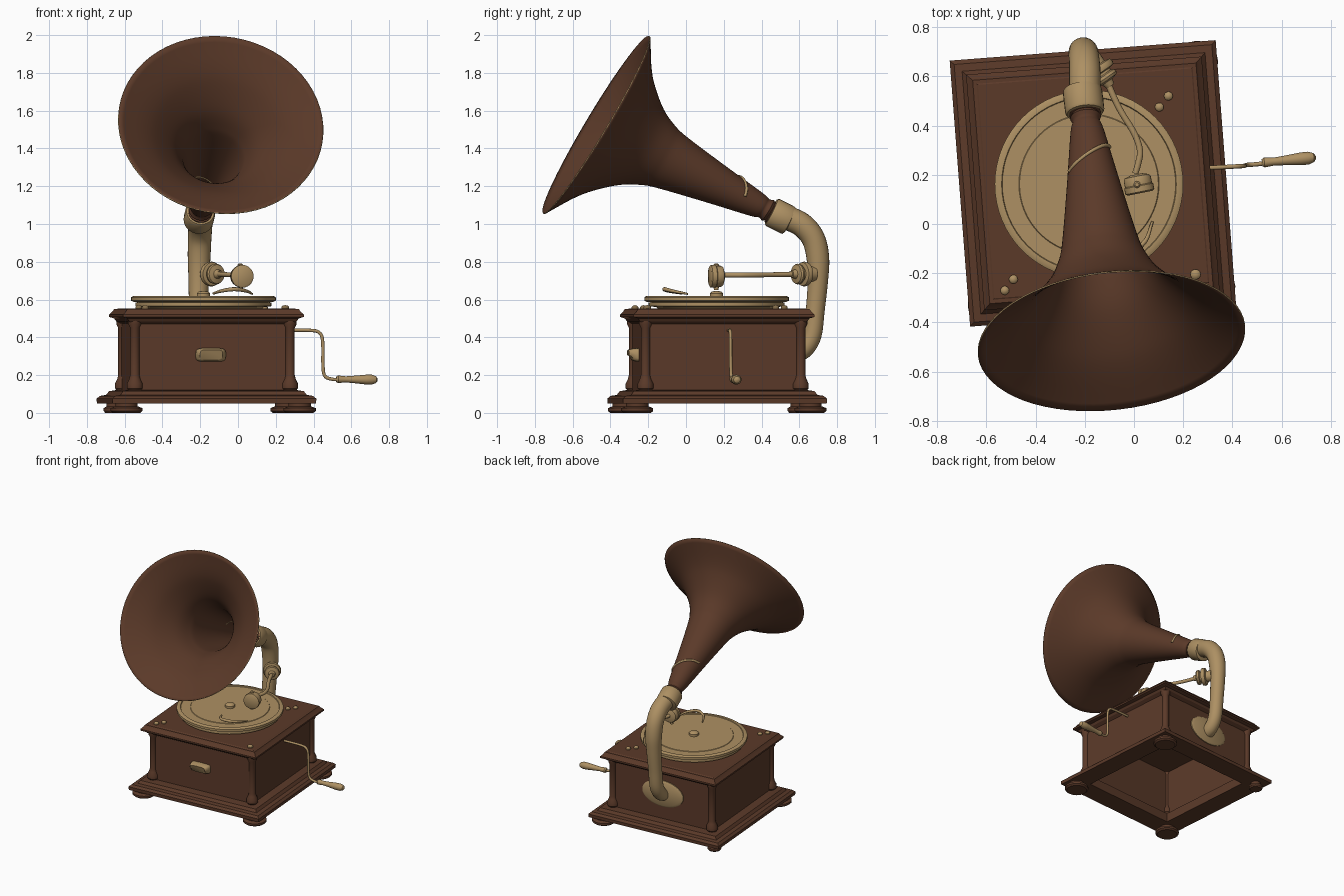
import bpy, bmesh, math
from mathutils import Vector, Matrix

if "Cube" in bpy.data.objects:
    bpy.data.objects.remove(bpy.data.objects["Cube"])


def material(name, col):
    m = bpy.data.materials.new(name)
    m.diffuse_color = (*col, 1)
    m.use_nodes = True
    m.node_tree.nodes["Principled BSDF"].inputs["Base Color"].default_value = m.diffuse_color
    return m


WOOD = material("dark_brown_wood", (0.105, 0.042, 0.022))
BRASS = material("tan_brass", (0.42, 0.28, 0.125))

# The cabinet is turned a little about z
BOX = Matrix.Translation((-0.167, 0.165, 0)) @ Matrix.Rotation(math.radians(4.4), 4, 'Z')


def finish(name, bm, mat, matrix=Matrix(), angle=35):
    bmesh.ops.recalc_face_normals(bm, faces=bm.faces)
    me = bpy.data.meshes.new(name)
    bm.to_mesh(me)
    bm.free()
    me.materials.append(mat)
    for p in me.polygons:
        p.use_smooth = True
    me.set_sharp_from_angle(angle=math.radians(angle))
    ob = bpy.data.objects.new(name, me)
    ob.matrix_world = matrix
    bpy.context.collection.objects.link(ob)
    return ob


def skin(bm, rings, loop=False, caps=True):
    """Bridge rings of points into a skin."""
    vs = [[bm.verts.new(p) for p in ring] for ring in rings]
    n = len(vs[0])
    for a, b in list(zip(vs, vs[1:])) + ([(vs[-1], vs[0])] if loop else []):
        for i in range(n):
            j = (i + 1) % n
            bm.faces.new((a[i], a[j], b[j], b[i]))
    if caps and not loop:
        bm.faces.new(vs[0])
        bm.faces.new(vs[-1])


def smooth_path(pts, k=6):
    """Catmull-Rom samples through tuples of any length."""
    p = [Vector(q) for q in pts]
    p = [2 * p[0] - p[1]] + p + [2 * p[-1] - p[-2]]
    out = []
    for a, b, c, d in zip(p, p[1:], p[2:], p[3:]):
        for s in range(k):
            t = s / k
            out.append(0.5 * (2 * b + (c - a) * t + (2 * a - 5 * b + 4 * c - d) * t * t
                              + (3 * b - a - 3 * c + d) * t ** 3))
    return out + [p[-2]]


def frame(origin, direction):
    return Matrix.Translation(origin) @ Vector(direction).to_track_quat('Z', 'Y').to_matrix().to_4x4()


def lathe(name, prof, mat, matrix, sides=32, shear=0, caps=True, scale=(1, 1)):
    """prof is a list of (radius, height)."""
    bm = bmesh.new()
    ang = [2 * math.pi * i / sides for i in range(sides)]
    skin(bm, [[(r * scale[0] * math.cos(a), r * scale[1] * math.sin(a), h - shear * r * math.sin(a))
               for a in ang] for r, h in prof], caps=caps)
    return finish(name, bm, mat, matrix)


def tube(name, pts, mat, sides=12, k=6):
    """pts is a list of (x, y, z, radius)."""
    s = smooth_path(pts, k)
    c = [Vector(q[:3]) for q in s]
    bm = bmesh.new()
    rings, u = [], None
    for i, q in enumerate(s):
        t = (c[min(i + 1, len(c) - 1)] - c[max(i - 1, 0)]).normalized()
        u = t.orthogonal() if u is None else u - t * u.dot(t)
        u.normalize()
        w = t.cross(u)
        rings.append([c[i] + q[3] * (u * math.cos(a) + w * math.sin(a))
                      for a in (2 * math.pi * j / sides for j in range(sides))])
    skin(bm, rings)
    return finish(name, bm, mat, angle=50)


def square_loft(name, prof, mat, loop=False):
    """prof is a list of (half_width, height)."""
    bm = bmesh.new()
    skin(bm, [[(-h, -h, z), (h, -h, z), (h, h, z), (-h, h, z)] for h, z in prof], loop)
    return finish(name, bm, mat, BOX, 25)


# Cabinet: hollow base frame, hollow body, lid
square_loft("base_moulding", [(.39, .05), (.54, .05), (.542, .075), (.525, .09), (.495, .095),
                              (.48, .115), (.45, .12), (.39, .12)], WOOD, True)
square_loft("cabinet_body", [(.40, .48), (.40, .11), (.42, .11), (.42, .50)], WOOD)
square_loft("lid", [(.42, .47), (.445, .485), (.455, .50), (.48, .508), (.48, .52), (.465, .535),
                    (.455, .55), (.44, .55), (.435, .553)], WOOD)

# Corner columns and feet (the back left foot is smaller)
for sx in (-1, 1):
    for sy in (-1, 1):
        tag = ("left" if sx < 0 else "right") + ("_front" if sy < 0 else "_back")
        lathe("column_" + tag, [(.03, .115), (.042, .13), (.042, .155), (.03, .18), (.025, .2),
                                (.025, .45), (.035, .47), (.035, .49)], WOOD,
              BOX @ Matrix.Translation((sx * .412, sy * .412, 0)), 16)
        r = .05 if (sx, sy) == (-1, 1) else .085
        lathe("foot_" + tag, [(r * .85, 0), (r, .01), (r, .025), (r * .7, .035), (r * .7, .055)], WOOD,
              BOX @ Matrix.Translation((sx * .46, sy * .46, 0)), 24)

# Turntable, record and spindle
disc = Matrix.Translation((-.183, .162, 0))
lathe("turntable", [(.30, .54), (.32, .56), (.36, .565), (.36, .585), (.3, .59)], BRASS, disc, 64)
lathe("record", [(.37, .588), (.383, .594), (.383, .612), (.372, .618), (.355, .618), (.352, .612),
                 (.285, .612), (.282, .615), (.1, .615)], BRASS, disc, 64)
lathe("spindle", [(.035, .61), (.035, .632), (.025, .642), (.012, .645)], BRASS, disc, 20)

# Brake hook lying over the record
tube("brake_hook", [(-.13, -.02, .632, .006), (-.09, -.09, .645, .009), (-.02, -.115, .655, .011),
                    (.045, -.07, .645, .009), (.075, .01, .63, .005)], BRASS, 8)

# Small screws on the lid
for i, (x, y, r) in enumerate([(.14, .52, .018), (.103, .475, .018), (-.49, -.225, .018),
                               (-.525, -.27, .018), (.25, -.205, .021)]):
    lathe(f"lid_stud_{i + 1}", [(r, .545), (r, .56), (r * .7, .567), (r * .2, .57)], BRASS,
          Matrix.Translation((x, y, 0)), 14)

# Drawer pull: a cup shaped plate on the front
bm = bmesh.new()
rings = []
for k, d in ((1.0, 0), (1.0, .015), (.9, .04), (.75, .055)):
    ring = []
    for i in range(24):
        a = 2 * math.pi * i / 24
        ca, sa = math.cos(a), math.sin(a)
        ring.append((.08 * k * math.copysign(abs(ca) ** .4, ca), -.418 - d * (1 - .35 * (sa < 0)),
                     .307 + .036 * k * math.copysign(abs(sa) ** .5, sa)))
    rings.append(ring)
skin(bm, rings)
finish("drawer_pull", bm, BRASS, BOX @ Matrix.Translation((-.01, 0, 0)))

# Crank with turned handle on the right side
tube("crank_rod", [(.24, .225, .437, .009), (.38, .232, .437, .009), (.43, .235, .425, .009),
                   (.448, .236, .38, .009), (.45, .237, .25, .009), (.46, .24, .195, .009),
                   (.50, .243, .178, .009), (.55, .25, .177, .009)], BRASS, 10)
lathe("crank_handle", [(.014, 0), (.02, .01), (.018, .03), (.016, .05), (.02, .1), (.026, .16),
                       (.026, .19), (.018, .212), (.006, .22)], BRASS,
      frame((.52, .249, .178), (1, .1, -.01)), 20)

# Elbow pipe carrying the horn, its flange and collar
tube("elbow_pipe", [(-.21, .55, .31, .05), (-.21, .62, .335, .05), (-.21, .667, .41, .05),
                    (-.21, .685, .55, .05), (-.208, .698, .70, .054), (-.206, .698, .82, .06),
                    (-.203, .675, .92, .062), (-.20, .62, .99, .064), (-.20, .55, 1.028, .064),
                    (-.20, .49, 1.052, .064)], BRASS, 24)
back = BOX @ Matrix.Translation((-.01, .415, .32)) @ Matrix.Rotation(-math.pi / 2, 4, 'X')
lathe("back_flange", [(.17, 0), (.17, .012), (.15, .02)], BRASS, back, 32, scale=(1, .6))

axis = Vector((.11, -.945, .47)).normalized()
throat = Vector((-.2, .46, 1.06))
lathe("pipe_collar", [(.066, -.10), (.078, -.095), (.08, -.08), (.08, 0), (.074, .01), (.05, .012)],
      BRASS, frame(throat, axis), 28)

# Horn: flared sheet with a thin tan rim
prof = [(.052, -.02), (.052, .05), (.066, .10), (.107, .346), (.153, .6), (.18, .69), (.23, .785),
        (.32, .89), (.405, .962), (.545, 1.05)]
steps = [(.052, -.03), (.062, -.01), (.062, .012), (.052, .016), (.06, .03), (.054, .042)]
horn = lathe("horn", steps + [tuple(q) for q in smooth_path(prof, 5)[5:]], WOOD,
             frame(throat, axis), 64, shear=.077, caps=False)
horn.data.materials.append(BRASS)
sol = horn.modifiers.new("sheet", 'SOLIDIFY')
sol.thickness = .006
sol.offset = 0
sol.material_offset_rim = 1

# Slanting clasp over the top of the horn neck
m = frame(throat, axis)
clasp = []
for i in range(7):
    a = math.radians(5 + 25 * i)
    t = .235 - .055 * math.cos(a)
    r = .066 + (t - .10) * .167 + .004
    clasp.append((*(m @ Vector((r * math.cos(a), r * math.sin(a), t))), .008))
tube("horn_clasp", clasp, BRASS, 8)

# Tone arm: swivel joint, rod and sound box
joint = frame((-.175, .675, .735), (.55, -.8, 0))
lathe("arm_joint", [(.04, 0), (.04, .04), (.062, .045), (.066, .06), (.062, .072), (.04, .076),
                    (.04, .085), (.052, .09), (.055, .102), (.05, .112), (.025, .118), (.018, .14)],
      BRASS, joint, 24)
tube("tone_arm", [(-.115, .59, .735, .014), (-.06, .47, .732, .013), (0, .37, .73, .013),
                  (.024, .30, .73, .013), (.018, .25, .73, .013), (.005, .205, .73, .013)], BRASS, 12)
lathe("sound_box", [(.05, 0), (.06, .006), (.06, .03), (.056, .034), (.056, .06), (.05, .07),
                    (.025, .078)], BRASS, frame((.025, .125, .723), (-.2, 1, 0)), 28)
lathe("needle_clamp", [(.012, .65), (.014, .665), (.014, .785), (.008, .792)], BRASS,
      Matrix.Translation((.012, .16, 0)), 12)
